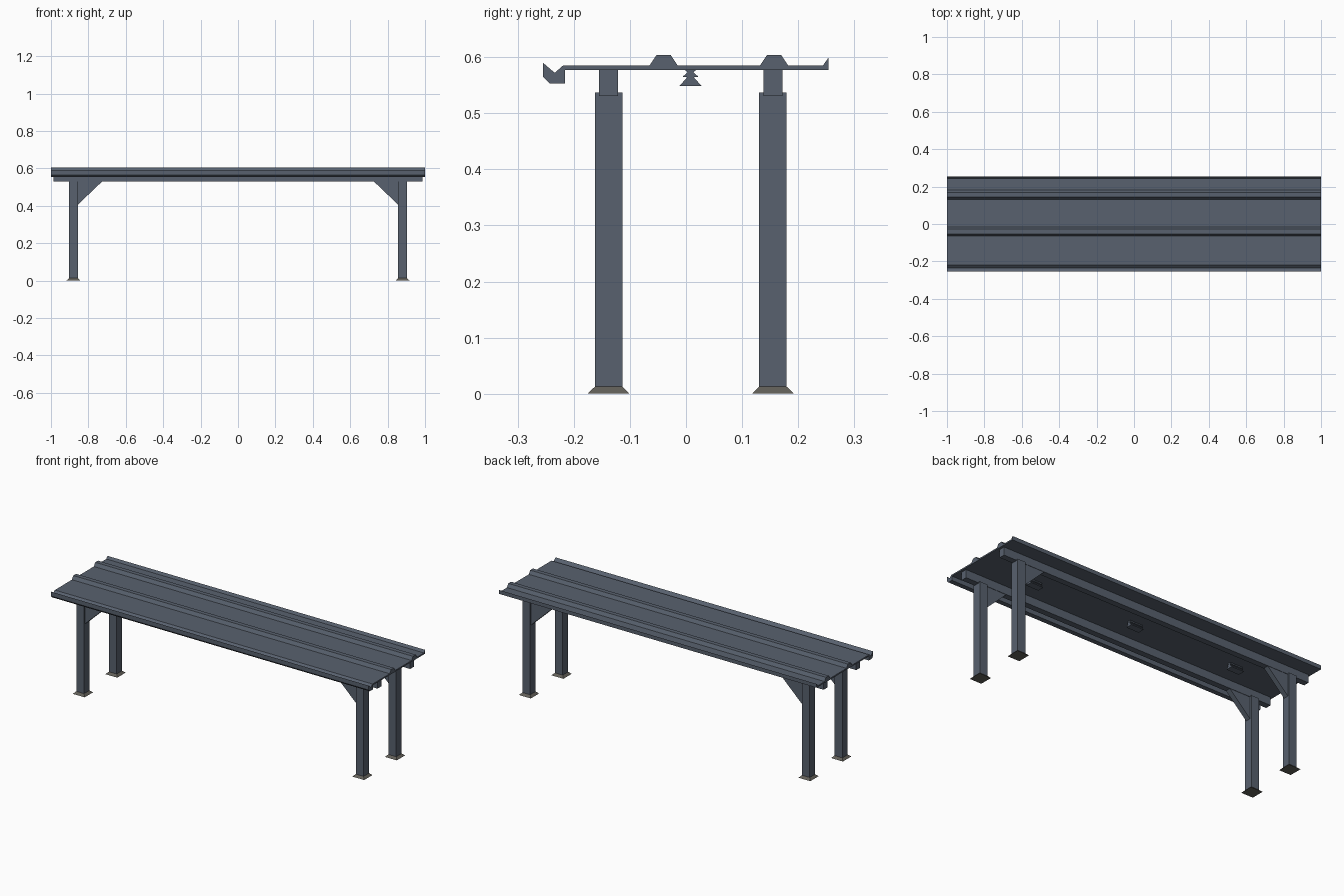
import bpy, bmesh

if "Cube" in bpy.data.objects:
    bpy.data.objects.remove(bpy.data.objects["Cube"])


def material(name, rgb):
    m = bpy.data.materials.new(name)
    m.diffuse_color = (*rgb, 1)
    m.use_nodes = True
    m.node_tree.nodes["Principled BSDF"].inputs["Base Color"].default_value = m.diffuse_color
    return m


STEEL = material("slate steel", (0.098, 0.120, 0.156))
PAD = material("foot grey", (0.120, 0.114, 0.098))


def finish(name, bm, mat):
    bmesh.ops.recalc_face_normals(bm, faces=bm.faces)
    me = bpy.data.meshes.new(name)
    bm.to_mesh(me)
    bm.free()
    me.materials.append(mat)
    ob = bpy.data.objects.new(name, me)
    bpy.context.collection.objects.link(ob)
    return ob


def extrude(name, pts, axis, centre, length, mat=STEEL):
    """Extrude a 2D outline; axis 'x' takes (y, z) points, 'y' takes (x, z)."""
    bm = bmesh.new()
    s = centre - length / 2
    vs = [bm.verts.new((s, a, b) if axis == 'x' else (a, s, b)) for a, b in pts]
    face = bm.faces.new(vs)
    res = bmesh.ops.extrude_face_region(bm, geom=[face])
    moved = [g for g in res['geom'] if isinstance(g, bmesh.types.BMVert)]
    vec = (length, 0, 0) if axis == 'x' else (0, length, 0)
    bmesh.ops.translate(bm, verts=moved, vec=vec)
    return finish(name, bm, mat)


def frustum(name, cx, cy, z0, z1, r0, r1, mat=STEEL):
    """Square block with half-width r0 at the bottom and r1 at the top."""
    bm = bmesh.new()
    bmesh.ops.create_cube(bm, size=2)
    for v in bm.verts:
        r = r1 if v.co.z > 0 else r0
        v.co = (cx + v.co.x * r, cy + v.co.y * r, z1 if v.co.z > 0 else z0)
    return finish(name, bm, mat)


# Ribbed top panel with folded front edge and raised back lip
BOT, TOP = 0.577, 0.585
panel = [(-0.216, BOT), (-0.216, 0.553), (-0.243, 0.553), (-0.255, 0.565),
         (-0.255, 0.590), (-0.234, 0.572), (-0.219, TOP)]
for c in (-0.040, 0.157):
    panel += [(c - 0.025, TOP), (c - 0.0125, 0.604),
              (c + 0.0125, 0.604), (c + 0.025, TOP)]
panel += [(0.244, TOP), (0.254, 0.599), (0.254, BOT)]
extrude("top_panel", panel, 'x', 0, 2.0)

# Clips under the panel centre line
half = [(0.010, 0.577), (0.005, 0.573), (0.014, 0.565),
        (0.006, 0.564), (0.020, 0.548)]
clip = [(0.008 + w, z) for w, z in half] + [(0.008 - w, z) for w, z in reversed(half)]
for i, x in enumerate((-0.65, 0, 0.65)):
    extrude(f"panel_clip_{i + 1}", clip, 'x', x, 0.08)

# Rails, legs, feet and corner gussets
for row, y in (("front", -0.138), ("back", 0.155)):
    extrude(f"{row}_rail", [(y - 0.017, 0.531), (y + 0.017, 0.531),
                            (y + 0.017, BOT), (y - 0.017, BOT)], 'x', 0, 1.974)
    for side, s in (("left", -1), ("right", 1)):
        frustum(f"{row}_{side}_leg", s * 0.88, y, 0.0125, 0.537, 0.0245, 0.0245)
        frustum(f"{row}_{side}_foot", s * 0.88, y, 0, 0.0125, 0.0375, 0.0245, PAD)
        extrude(f"{row}_{side}_gusset",
                [(s * 0.857, 0.405), (s * 0.857, 0.532), (s * 0.724, 0.532)],
                'y', y, 0.03)
